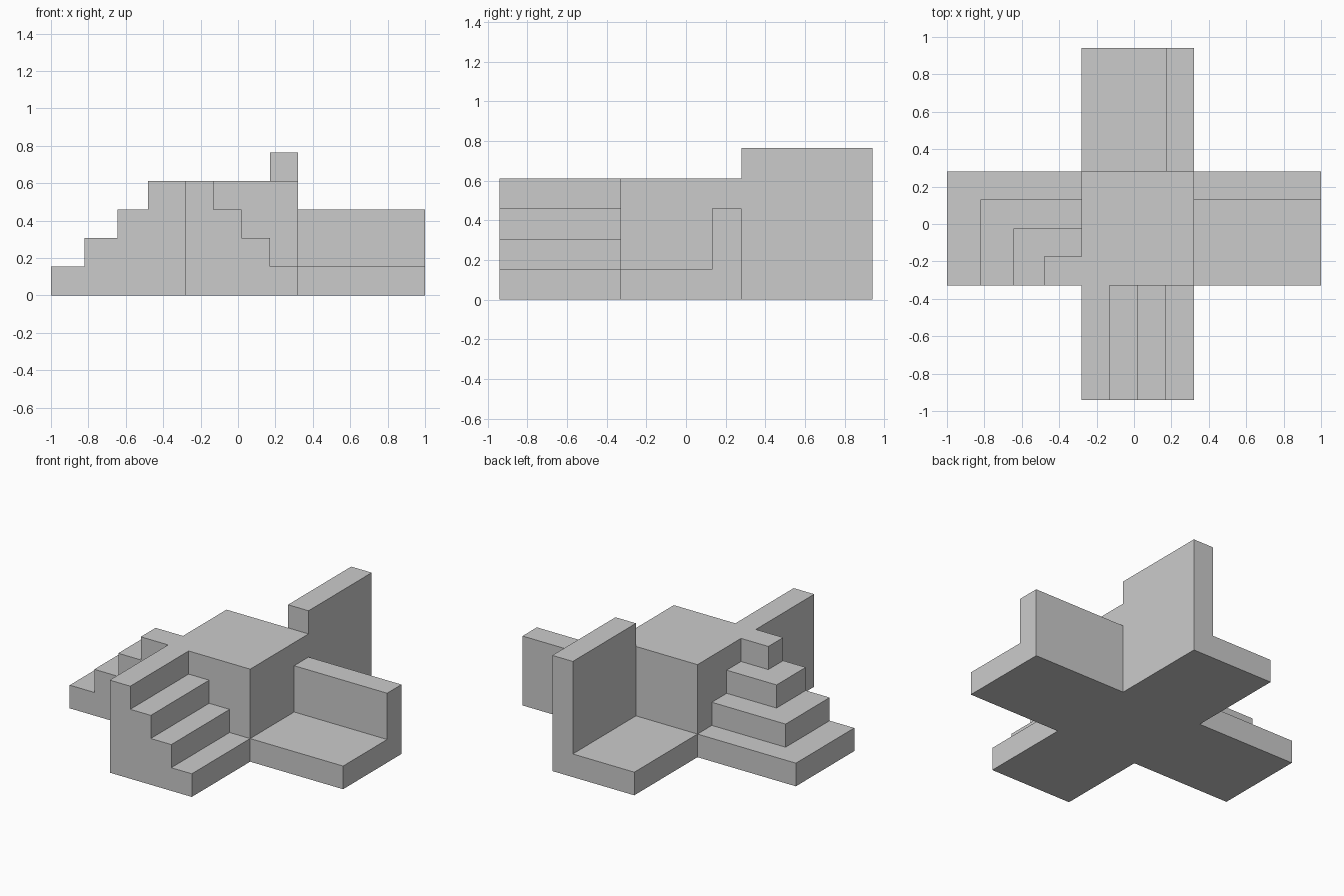
import bpy, bmesh

if "Cube" in bpy.data.objects:
    bpy.data.objects.remove(bpy.data.objects["Cube"])

H = 0.153                                  # height of one step
X0, X1, Y0, Y1 = -0.28, 0.32, -0.33, 0.28  # central block footprint
END_X, END_Y = 1.0, 0.94


def prism(name, profile, axis, a, b):
    """Extrude a 2D profile along an axis: 'x' takes (y, z), 'y' takes (x, z)."""
    bm = bmesh.new()
    place = (lambda p, t: (t, *p)) if axis == 'x' else (lambda p, t: (p[0], t, p[1]))
    near = [bm.verts.new(place(p, a)) for p in profile]
    far = [bm.verts.new(place(p, b)) for p in profile]
    bm.faces.new(near)
    bm.faces.new(far)
    n = len(profile)
    for i in range(n):
        j = (i + 1) % n
        bm.faces.new((near[i], near[j], far[j], far[i]))
    bmesh.ops.recalc_face_normals(bm, faces=bm.faces)
    mesh = bpy.data.meshes.new(name)
    bm.to_mesh(mesh)
    bm.free()
    obj = bpy.data.objects.new(name, mesh)
    bpy.context.collection.objects.link(obj)
    return obj


def box(name, x0, x1, y0, y1, z1):
    return prism(name, [(x0, 0), (x1, 0), (x1, z1), (x0, z1)], 'y', y0, y1)


# Central block
core = box("cross_shaped_steps", X0, X1, Y0, Y1, 4 * H)
parts = []

# Front arm: straight stairs descending to the right
stairs = [(X1, 0), (X0, 0), (X0, 4 * H)]
for k, x in zip((4, 3, 2, 1), (-0.13, 0.02, 0.17, X1)):
    stairs += [(x, k * H), (x, (k - 1) * H)] if k > 1 else [(x, H)]
parts.append(prism("front_stairs", stairs, 'y', -END_Y, Y0))

# Right arm: low slab with a wall along its back edge
parts.append(prism("right_wall", [(Y0, 0), (Y1, 0), (Y1, 3 * H), (0.13, 3 * H),
                                  (0.13, H), (Y0, H)], 'x', X1, END_X))

# Back arm: low slab with a tall wall along its right edge
parts.append(prism("back_wall", [(X0, 0), (X1, 0), (X1, 5 * H), (0.17, 5 * H),
                                 (0.17, H), (X0, H)], 'y', Y1, END_Y))

# Left arm: corner stairs, nested tiers sharing the inner front corner
for k, (x, y) in enumerate([(-END_X, Y1), (-0.82, 0.13), (-0.645, -0.025), (-0.48, -0.175)], 1):
    parts.append(box(f"corner_tier_{k}", x, X0, Y0, y, k * H))

# Fuse everything into one clean solid
bpy.context.view_layer.objects.active = core
for part in parts:
    mod = core.modifiers.new("fuse_" + part.name, 'BOOLEAN')
    mod.operation = 'UNION'
    mod.solver = 'EXACT'
    mod.object = part
    bpy.ops.object.modifier_apply(modifier=mod.name)
    bpy.data.objects.remove(part)
